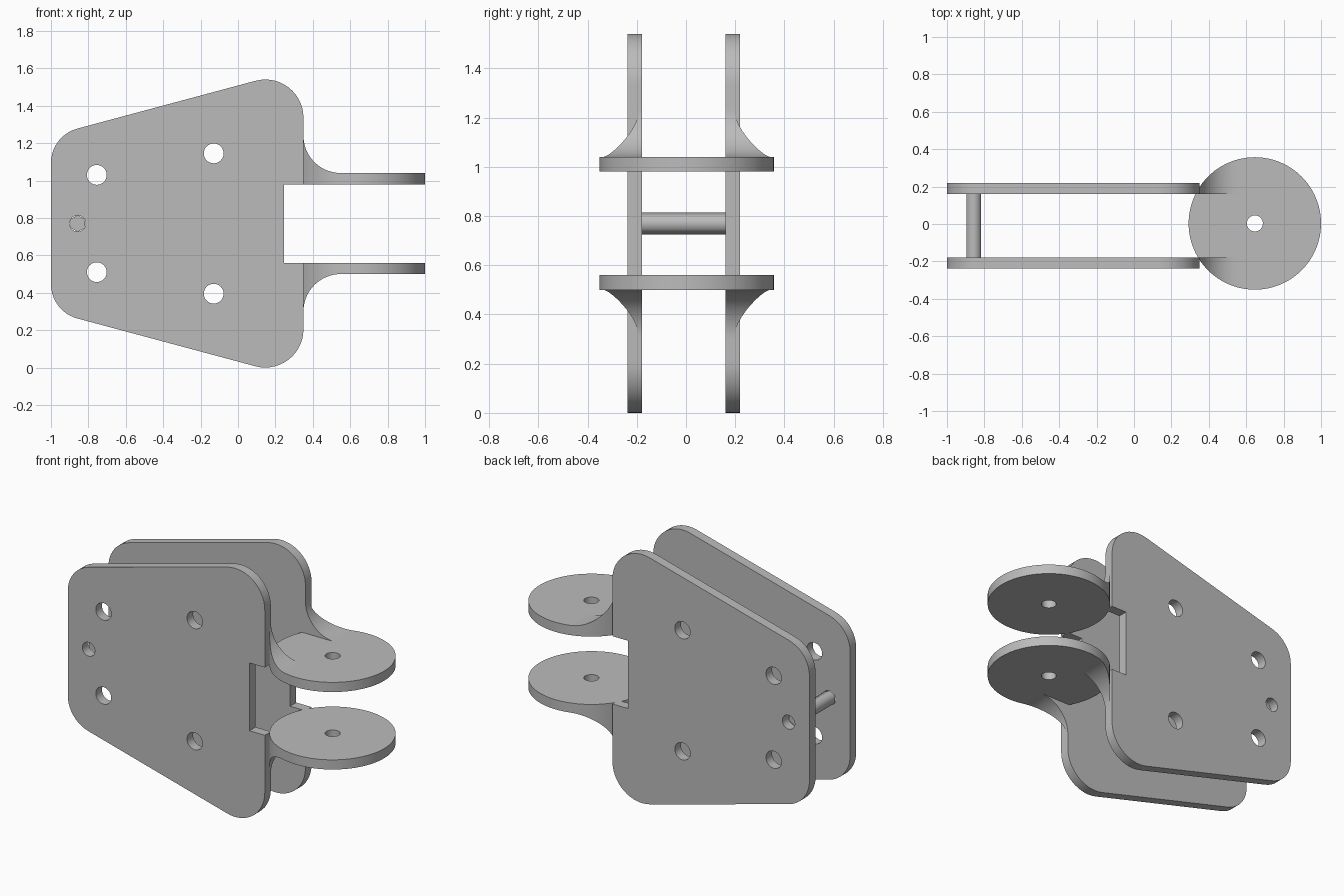
import bpy, bmesh
from math import sin, cos, radians, pi

cube = bpy.data.objects.get("Cube")
if cube:
    bpy.data.objects.remove(cube, do_unlink=True)

MID = 0.77           # height of the mirror plane
DISC_X, DISC_Y, DISC_R = 0.646, 0.003, 0.354

grey = bpy.data.materials.new("plain grey")
grey.use_nodes = True
grey.diffuse_color = (0.5, 0.5, 0.5, 1)
grey.node_tree.nodes["Principled BSDF"].inputs["Base Color"].default_value = (0.5, 0.5, 0.5, 1)


def arc(cx, cy, r, start, end, steps):
    angles = [radians(start + (end - start) * i / steps) for i in range(steps + 1)]
    return [(cx + r * cos(a), cy + r * sin(a)) for a in angles]


def circle(cx, cy, r, n=48):
    return arc(cx, cy, r, 0, 360, n)[:-1]


def activate(ob):
    bpy.ops.object.select_all(action='DESELECT')
    ob.select_set(True)
    bpy.context.view_layer.objects.active = ob


def finish(ob, angle=30):
    activate(ob)
    bpy.ops.object.shade_smooth_by_angle(angle=radians(angle))


def slab(name, loops, low, high, upright=False):
    """Extrude closed loops (outline, then holes) between two levels.
    Upright slabs are drawn in x-z and extruded along y."""
    curve = bpy.data.curves.new(name, 'CURVE')
    curve.dimensions = '2D'
    curve.fill_mode = 'BOTH'
    curve.extrude = (high - low) / 2
    for loop in loops:
        spline = curve.splines.new('POLY')
        spline.points.add(len(loop) - 1)
        for p, (u, v) in zip(spline.points, loop):
            p.co = (u, v, 0, 1)
        spline.use_cyclic_u = True
    ob = bpy.data.objects.new(name, curve)
    bpy.context.collection.objects.link(ob)
    activate(ob)
    bpy.ops.object.convert(target='MESH')
    ob = bpy.context.object
    ob.name = name
    bm = bmesh.new()
    bm.from_mesh(ob.data)
    mid = (low + high) / 2
    for v in bm.verts:
        x, y, z = v.co
        v.co = (x, z + mid, y) if upright else (x, y, z + mid)
    bmesh.ops.remove_doubles(bm, verts=bm.verts, dist=0.0001)
    bmesh.ops.recalc_face_normals(bm, faces=bm.faces)
    bm.to_mesh(ob.data)
    bm.free()
    ob.data.materials.clear()
    ob.data.materials.append(grey)
    return ob


# Side plate outline: upper half, then mirrored to the lower half
upper = [(0.245, MID), (0.245, 0.98), (0.35, 0.98)]
upper += arc(0.146, 1.336, 0.204, 0, 105, 14)
upper += arc(-0.81, 1.094, 0.19, 105, 180, 10)
lower = [(x, 2 * MID - z) for x, z in reversed(upper[1:])]
outline = upper[1:] + lower

# Bolt holes and the small pin hole
holes = [circle(x, MID + s * d, 0.053, 32)
         for x, d in ((-0.755, 0.26), (-0.13, 0.375)) for s in (-1, 1)]
holes.append(circle(-0.857, MID, 0.043, 32))

for name, y0 in (("front_plate", -0.238), ("back_plate", 0.16)):
    finish(slab(name, [outline] + holes, y0, y0 + 0.06, upright=True))

# Hexagonal spacer rod between the plates
rod = [(-0.857 + 0.045 * sin(i * pi / 3), MID + 0.045 * cos(i * pi / 3)) for i in range(6)]
slab("spacer_rod", [rod], -0.178, 0.16, upright=True)

# Round flanges with concave gussets trimmed to the disc edge
for side, s in (("upper", 1), ("lower", -1)):
    levels = sorted((MID + s * 0.21, MID + s * 0.27))
    disc = circle(DISC_X, DISC_Y, DISC_R, 96)
    hole = circle(DISC_X, DISC_Y, 0.043, 32)
    finish(slab(side + "_disc", [disc, hole], *levels))

    profile = [(0.35, 1.04)] + arc(0.55, 1.24, 0.2, 180, 270, 20)
    profile = [(x, MID + s * (z - MID)) for x, z in profile]
    for end, y0, y1 in (("front", -0.45, -0.178), ("back", 0.16, 0.45)):
        gusset = slab(f"{side}_{end}_gusset", [profile], y0, y1, upright=True)
        trim = slab("trim", [disc], -0.5, 2)
        mod = gusset.modifiers.new("trim", 'BOOLEAN')
        mod.operation = 'INTERSECT'
        mod.solver = 'EXACT'
        mod.object = trim
        activate(gusset)
        bpy.ops.object.modifier_apply(modifier=mod.name)
        bpy.data.objects.remove(trim, do_unlink=True)
        finish(gusset, 20)
